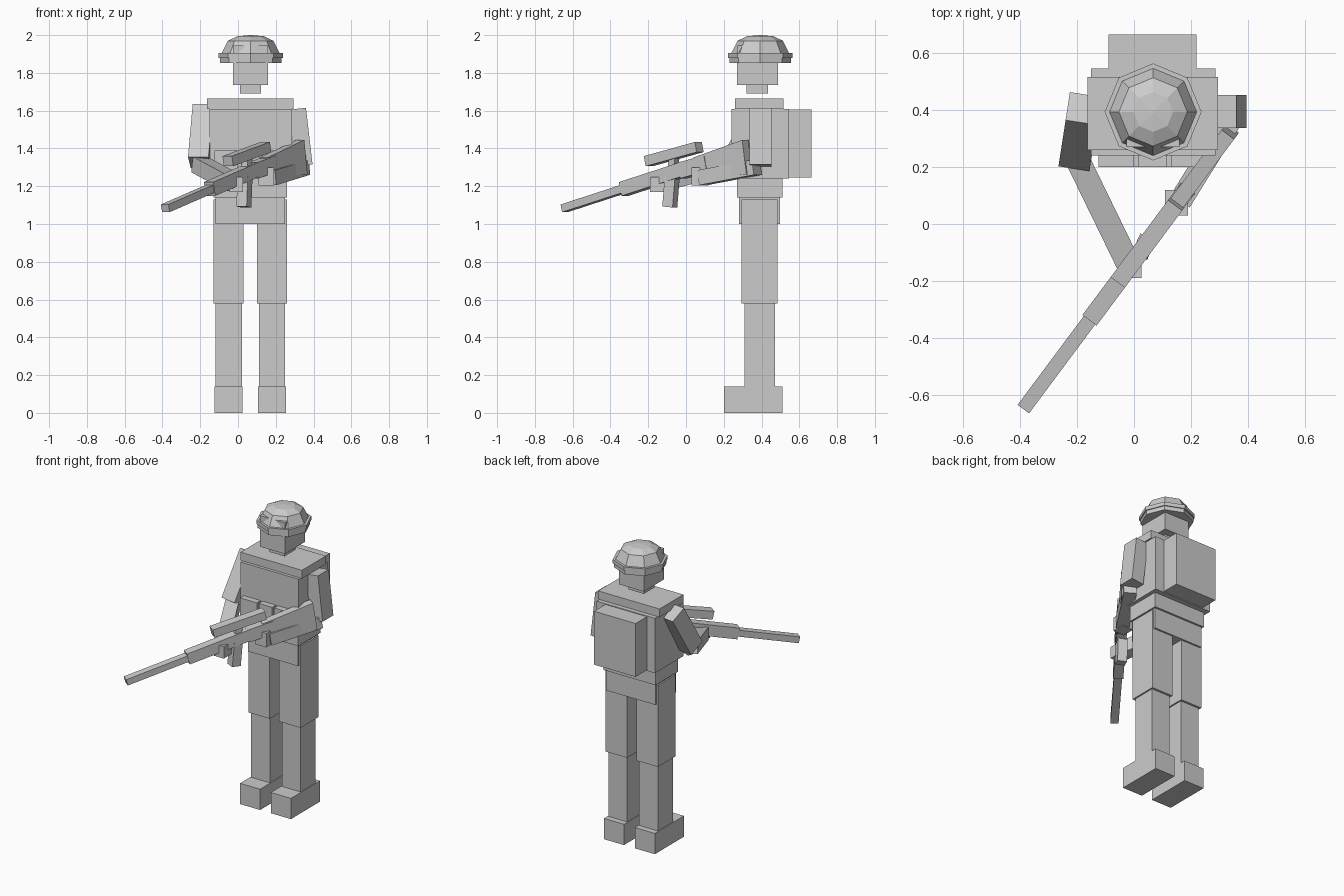
import bpy, bmesh, math
from mathutils import Vector

if "Cube" in bpy.data.objects:
    bpy.data.objects.remove(bpy.data.objects["Cube"])

grey = bpy.data.materials.new("plain grey")
grey.diffuse_color = (0.6, 0.6, 0.6, 1)
grey.use_nodes = True
grey.node_tree.nodes["Principled BSDF"].inputs["Base Color"].default_value = grey.diffuse_color

CX, CY = 0.067, 0.393   # body axis


def finish(name, bm):
    bmesh.ops.recalc_face_normals(bm, faces=bm.faces)
    mesh = bpy.data.meshes.new(name)
    bm.to_mesh(mesh)
    bm.free()
    mesh.materials.append(grey)
    ob = bpy.data.objects.new(name, mesh)
    bpy.context.collection.objects.link(ob)
    return ob


def box(name, x0, x1, y0, y1, z0, z1):
    bm = bmesh.new()
    bmesh.ops.create_cube(bm, size=1)
    for v in bm.verts:
        v.co = Vector((x0 + (v.co.x + 0.5) * (x1 - x0),
                       y0 + (v.co.y + 0.5) * (y1 - y0),
                       z0 + (v.co.z + 0.5) * (z1 - z0)))
    return finish(name, bm)


def beam(name, p, q, w, h, w2=None, h2=None):
    """Box running from p to q, w wide sideways and h deep, optionally tapered."""
    p, q = Vector(p), Vector(q)
    d = (q - p).normalized()
    side = d.cross(Vector((0, 0, 1))).normalized()
    up = side.cross(d)
    w2, h2 = w2 or w, h2 or h
    bm = bmesh.new()
    bmesh.ops.create_cube(bm, size=1)
    for v in bm.verts:
        t = v.co.z + 0.5
        v.co = (p.lerp(q, t) + side * v.co.x * (w + (w2 - w) * t)
                + up * v.co.y * (h + (h2 - h) * t))
    return finish(name, bm)


def rings(name, profile, n=8):
    """Closed faceted solid of stacked rings (radius, z) around the body axis."""
    bm = bmesh.new()
    loops = [[bm.verts.new((CX + r * math.cos(math.tau * i / n),
                            CY + r * math.sin(math.tau * i / n), z))
              for i in range(n)] for r, z in profile]
    for a, b in zip(loops, loops[1:]):
        for i in range(n):
            j = (i + 1) % n
            bm.faces.new((a[i], a[j], b[j], b[i]))
    bm.faces.new(loops[0][::-1])
    bm.faces.new(loops[-1])
    return finish(name, bm)


# Legs
for side, cx in (("right", -0.05), ("left", 0.18)):
    box(side + "_boot", cx - 0.075, cx + 0.075, 0.20, 0.51, 0, 0.14)
    box(side + "_lower_leg", cx - 0.07, cx + 0.07, 0.31, 0.47, 0.14, 0.58)
    box(side + "_thigh", cx - 0.08, cx + 0.08, 0.295, 0.485, 0.58, 1.13)

# Trunk
box("hips", -0.12, 0.25, 0.28, 0.497, 1.0, 1.14)
box("belt", -0.13, 0.26, 0.27, 0.51, 1.14, 1.24)
box("torso", -0.15, 0.285, 0.24, 0.545, 1.24, 1.61)
box("shoulder_yoke", -0.163, 0.295, 0.26, 0.515, 1.61, 1.665)
box("backpack", -0.09, 0.22, 0.54, 0.665, 1.245, 1.605)
for i, (a, b) in enumerate(((-0.125, 0.0), (0.015, 0.115), (0.13, 0.255))):
    box(f"chest_pouch_{i + 1}", a, b, 0.20, 0.245, 1.24, 1.39)

# Head and helmet
box("neck", 0.01, 0.123, 0.32, 0.435, 1.69, 1.74)
box("head", -0.026, 0.16, 0.27, 0.487, 1.735, 1.945)
rings("helmet_rim", [(0.163, 1.853), (0.163, 1.88)])
rings("helmet_brim", [(0.17, 1.88), (0.17, 1.905)])
rings("helmet_dome", [(0.153, 1.905), (0.12, 1.97), (0.07, 1.994), (0.005, 2.0)])

# Arms and hands
beam("right_upper_arm", (-0.178, 0.405, 1.605), (-0.203, 0.243, 1.325), 0.11, 0.115)
beam("right_forearm", (-0.205, 0.24, 1.315), (-0.02, -0.14, 1.215), 0.085, 0.085)
beam("left_upper_arm", (0.315, 0.395, 1.61), (0.35, 0.395, 1.31), 0.115, 0.09)
beam("left_forearm", (0.345, 0.375, 1.30), (0.165, 0.085, 1.245), 0.08, 0.08)
box("right_hand", -0.045, 0.027, -0.19, -0.11, 1.17, 1.25)
box("left_hand", 0.108, 0.19, 0.03, 0.12, 1.205, 1.30)


# Rifle, laid along one slanted line given by its y position
def line(y, dz=0.0):
    return (-0.385 + (y + 0.645) * 0.745, y, 1.083 + (y + 0.645) * 0.325 + dz)


beam("rifle_barrel", line(-0.645), line(-0.32), 0.05, 0.042)
beam("rifle_handguard", line(-0.33), line(0.0), 0.062, 0.075)
beam("rifle_receiver", line(-0.02, -0.003), line(0.12, -0.01), 0.062, 0.085)
beam("rifle_stock", line(0.06, -0.01), line(0.325, -0.045), 0.055, 0.10, 0.055, 0.185)
beam("rifle_scope", line(-0.20, 0.105), line(0.07, 0.092), 0.062, 0.055)
beam("scope_mount", line(-0.07, 0.02), line(-0.06, 0.10), 0.04, 0.04)
beam("rifle_magazine", (0.037, -0.073, 1.25), (0.031, -0.086, 1.09), 0.06, 0.06)
